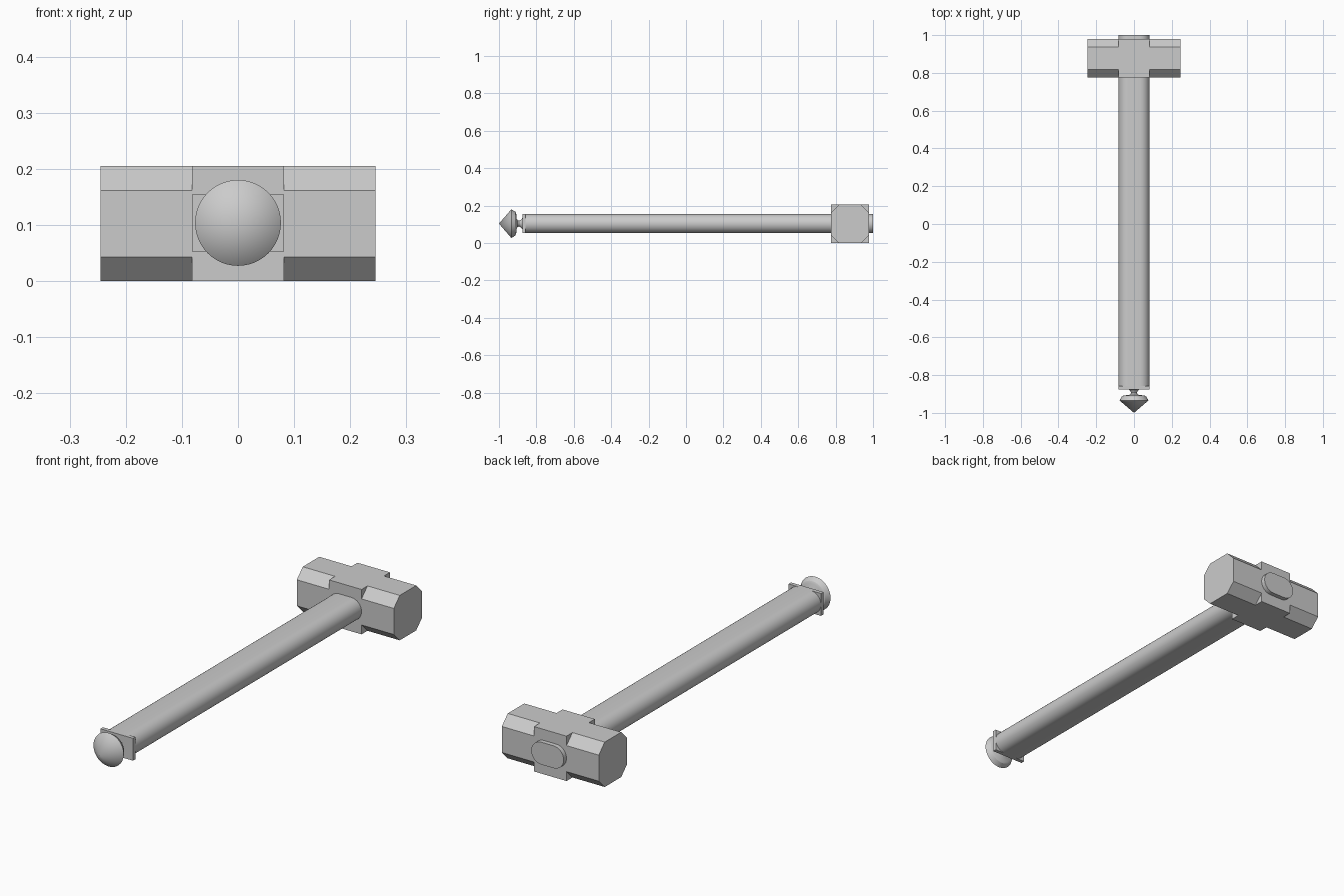
import bpy, bmesh, math

if "Cube" in bpy.data.objects:
    bpy.data.objects.remove(bpy.data.objects["Cube"])

ZC = 0.1025  # height of the hammer's long axis


def finish(name, bm, smooth=False):
    bmesh.ops.recalc_face_normals(bm, faces=bm.faces)
    me = bpy.data.meshes.new(name)
    bm.to_mesh(me)
    bm.free()
    ob = bpy.data.objects.new(name, me)
    bpy.context.collection.objects.link(ob)
    if smooth:
        bpy.ops.object.select_all(action='DESELECT')
        ob.select_set(True)
        bpy.context.view_layer.objects.active = ob
        bpy.ops.object.shade_smooth_by_angle(angle=math.radians(30))
    return ob


# Hammer head: square middle block stepping down to octagonal ends
def hammer_head(yc=0.877, r=0.1025, cut=0.043, xm=0.082, xe=0.245):
    bm = bmesh.new()
    k = r - cut
    square = [(r, r), (-r, r), (-r, -r), (r, -r)]
    octo = [(r, k), (k, r), (-k, r), (-r, k), (-r, -k), (-k, -r), (k, -r), (r, -k)]

    def ring(x, pts):
        return [bm.verts.new((x, yc + y, ZC + z)) for y, z in pts]

    sides = {}
    for s in (-1, 1):
        corner, inner, outer = ring(s * xm, square), ring(s * xm, octo), ring(s * xe, octo)
        sides[s] = corner, inner
        for i in range(8):
            j = (i + 1) % 8
            bm.faces.new((inner[i], inner[j], outer[j], outer[i]))
        for i in range(4):  # step triangles at the chamfers
            bm.faces.new((corner[i], inner[2 * i], inner[2 * i + 1]))
        bm.faces.new(outer)
    (ca, ia), (cb, ib) = sides[-1], sides[1]
    for i in range(4):  # middle block sides
        j = (i + 1) % 4
        a, b = 2 * i + 1, (2 * i + 2) % 8
        bm.faces.new((ca[i], ia[a], ia[b], ca[j], cb[j], ib[b], ib[a], cb[i]))
    return finish("hammer_head", bm)


# Handle: rounded slot profile swept along y
def handle(hw=0.082, r=0.051, y0=-0.858, y1=1.0, n=16):
    bm = bmesh.new()
    pts = []
    for s, start in ((1, -math.pi / 2), (-1, math.pi / 2)):
        for i in range(n + 1):
            a = start + math.pi * i / n
            pts.append((s * (hw - r) + r * math.cos(a), ZC + 0.0015 + r * math.sin(a)))
    face = bm.faces.new([bm.verts.new((x, y0, z)) for x, z in pts])
    ext = bmesh.ops.extrude_face_region(bm, geom=[face], use_keep_orig=True)
    moved = [v for v in ext["geom"] if isinstance(v, bmesh.types.BMVert)]
    bmesh.ops.translate(bm, verts=moved, vec=(0, y1 - y0, 0))
    return finish("handle", bm, True)


# Rectangular plate closing the grip end
def end_plate():
    bm = bmesh.new()
    bmesh.ops.create_cube(bm, size=1)
    bmesh.ops.scale(bm, verts=bm.verts, vec=(0.164, 0.018, 0.102))
    bmesh.ops.translate(bm, verts=bm.verts, vec=(0, -0.866, ZC + 0.0015))
    return finish("end_plate", bm)


# Pointed pommel: neck, rounded collar and cone turned around y
def pommel():
    profile = [(0.034, -0.872), (0.026, -0.878), (0.019, -0.885), (0.016, -0.893),
               (0.018, -0.900), (0.026, -0.905), (0.055, -0.908), (0.064, -0.913),
               (0.0765, -0.934), (0.0, -1.0)]
    bm = bmesh.new()
    verts = [bm.verts.new((r, y, 0)) for r, y in profile]
    edges = [bm.edges.new(e) for e in zip(verts, verts[1:])]
    bmesh.ops.spin(bm, geom=verts + edges, cent=(0, 0, 0), axis=(0, 1, 0),
                   angle=math.tau, steps=48, use_duplicate=False)
    bmesh.ops.remove_doubles(bm, verts=bm.verts, dist=0.0001)
    bmesh.ops.translate(bm, verts=bm.verts, vec=(0, 0, ZC + 0.0015))
    return finish("pommel", bm, True)


hammer_head()
handle()
end_plate()
pommel()
